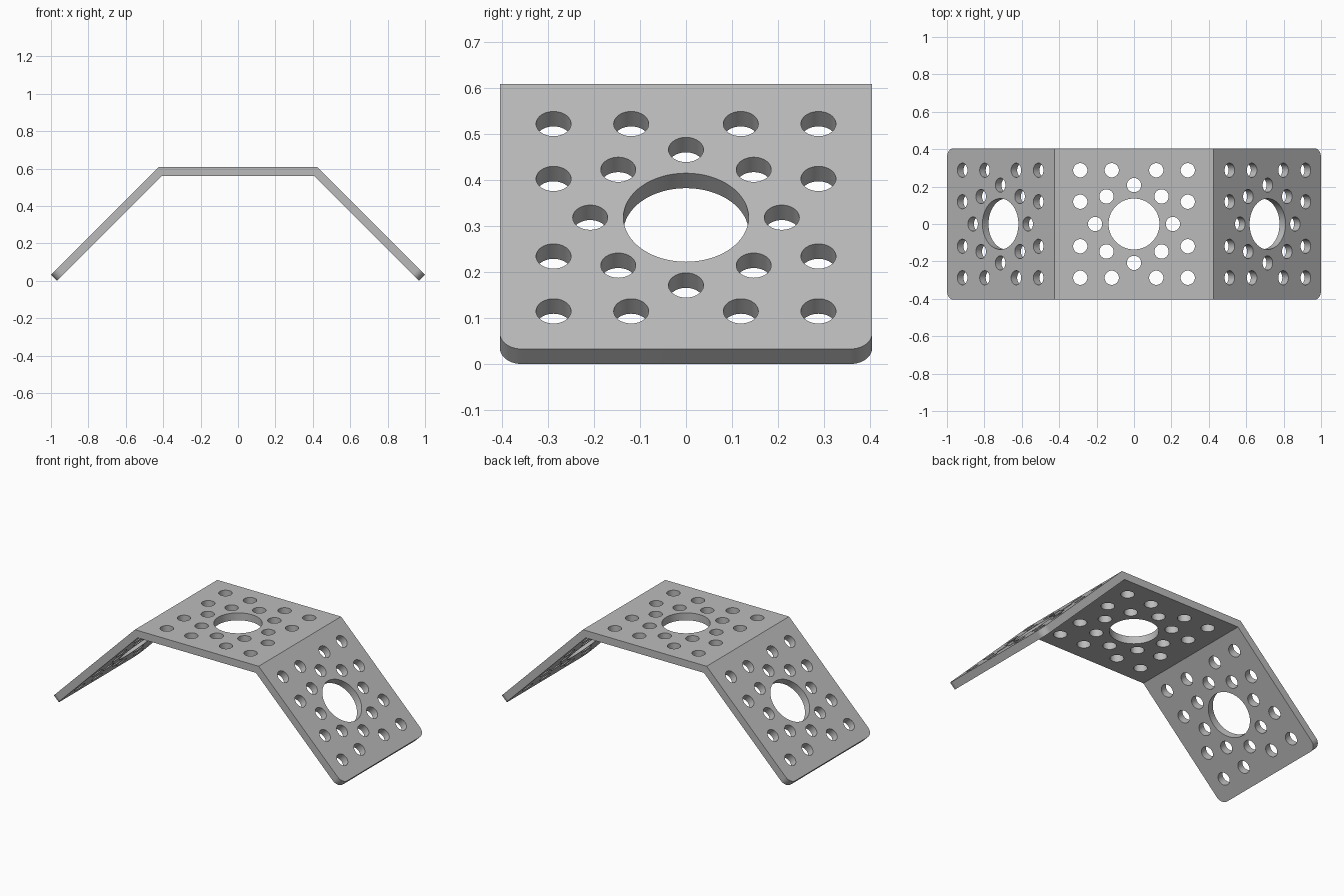
import bpy, bmesh, math
from mathutils import Matrix, Vector

if "Cube" in bpy.data.objects:
    bpy.data.objects.remove(bpy.data.objects["Cube"])

HEIGHT, BEND_X, HALF_W = 0.6075, 0.425, 0.404
DROP = 0.0325                       # end face height of the 45 degree arms
THICK = DROP * math.sqrt(2)
CORNER_R = 0.048

grey = bpy.data.materials.new("bracket grey")
grey.use_nodes = True
colour = (0.5, 0.5, 0.5, 1)
grey.diffuse_color = colour
grey.node_tree.nodes["Principled BSDF"].inputs["Base Color"].default_value = colour


def make_object(name, bm):
    mesh = bpy.data.meshes.new(name)
    bmesh.ops.recalc_face_normals(bm, faces=bm.faces)
    bm.to_mesh(mesh)
    bm.free()
    mesh.materials.append(grey)
    obj = bpy.data.objects.new(name, mesh)
    bpy.context.collection.objects.link(obj)
    return obj


# Bent strip: side profile with mitred bends, extruded along the depth
inner_x = BEND_X - THICK * math.tan(math.pi / 8)
right_half = [(BEND_X, HEIGHT), (1, DROP), (1 - DROP, 0), (inner_x, HEIGHT - THICK)]
profile = right_half + [(-x, z) for x, z in reversed(right_half)]

bm = bmesh.new()
face = bm.faces.new([bm.verts.new((x, -HALF_W, z)) for x, z in profile])
ext = bmesh.ops.extrude_face_region(bm, geom=[face])
bmesh.ops.translate(bm, vec=(0, 2 * HALF_W, 0),
                    verts=[g for g in ext["geom"] if isinstance(g, bmesh.types.BMVert)])

# Rounded outer corners of the two arms
corners = [e for e in bm.edges
           if all(abs(v.co.x) > 0.9 for v in e.verts)
           and abs(e.verts[0].co.y - e.verts[1].co.y) < 0.001]
bmesh.ops.bevel(bm, geom=corners, offset=CORNER_R, segments=10,
                profile=0.5, affect='EDGES')
bracket = make_object("bent_bracket", bm)

# Hole pattern of one panel: (x, y, radius)
FAR, NEAR, RING, SMALL, LARGE = 0.2875, 0.119, 0.208, 0.038, 0.136
holes = [(0, 0, LARGE)]
for i in range(8):
    a = i * math.pi / 4
    holes.append((RING * math.cos(a), RING * math.sin(a), SMALL))
for sx in (-1, 1):
    for sy in (-1, 1):
        for px, py in ((FAR, FAR), (NEAR, FAR), (FAR, NEAR)):
            holes.append((sx * px, sy * py, SMALL))

# Panel frames: top plate and both sloping arms
arm_x = 1 - HALF_W / math.sqrt(2)
arm_z = DROP + HALF_W / math.sqrt(2)
panels = [Matrix.Translation((0, 0, HEIGHT))]
for side in (-1, 1):
    panels.append(Matrix.Translation((side * arm_x, 0, arm_z))
                  @ Matrix.Rotation(side * math.pi / 4, 4, 'Y'))

bm = bmesh.new()
for panel in panels:
    for x, y, r in holes:
        bmesh.ops.create_cone(bm, cap_ends=True, segments=64 if r == LARGE else 40,
                              radius1=r, radius2=r, depth=4 * THICK,
                              matrix=panel @ Matrix.Translation((x, y, -THICK / 2)))
cutter = make_object("hole_cutter", bm)
cutter.hide_render = True

# Cut the holes, then drop the cutter
cut = bracket.modifiers.new("holes", 'BOOLEAN')
cut.operation = 'DIFFERENCE'
cut.solver = 'EXACT'
cut.object = cutter
bpy.ops.object.select_all(action='DESELECT')
bracket.select_set(True)
bpy.context.view_layer.objects.active = bracket
bpy.ops.object.modifier_apply(modifier=cut.name)
bpy.data.objects.remove(cutter)
bpy.ops.object.shade_smooth_by_angle(angle=math.radians(30))
